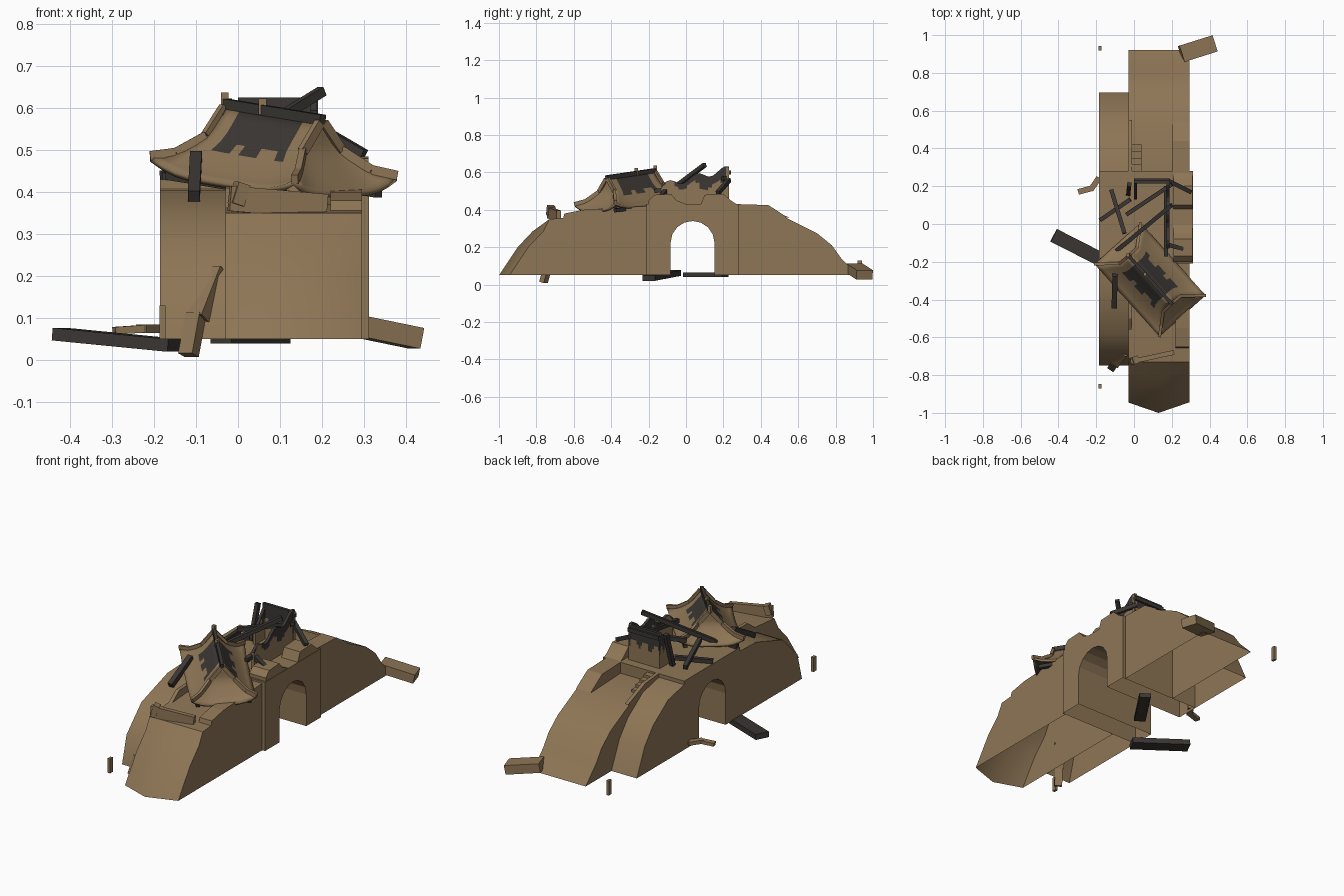
import bpy, bmesh, math
from mathutils import Vector, Matrix

if "Cube" in bpy.data.objects:
    bpy.data.objects.remove(bpy.data.objects["Cube"])

def mat(name, c):
    m = bpy.data.materials.new(name)
    m.diffuse_color = (*c, 1)
    m.use_nodes = True
    m.node_tree.nodes["Principled BSDF"].inputs["Base Color"].default_value = m.diffuse_color
    return m

TAN = mat("sandy_clay", (0.27, 0.18, 0.092))
DARK = mat("charred_wood", (0.043, 0.038, 0.034))

def finish(name, bm, mats=(TAN,), smooth=False):
    bmesh.ops.remove_doubles(bm, verts=bm.verts, dist=1e-5)
    bmesh.ops.recalc_face_normals(bm, faces=bm.faces)
    me = bpy.data.meshes.new(name)
    bm.to_mesh(me)
    bm.free()
    ob = bpy.data.objects.new(name, me)
    bpy.context.collection.objects.link(ob)
    for m in mats:
        me.materials.append(m)
    if smooth:
        bpy.ops.object.select_all(action='DESELECT')
        ob.select_set(True)
        bpy.context.view_layer.objects.active = ob
        bpy.ops.object.shade_smooth_by_angle(angle=math.radians(35))
    return ob

def prism(name, prof, xs, shift=None, open_base=False, smooth=False, mats=(TAN,)):
    """Loft a (y, z) outline along x; shift(x, y) bends the ends."""
    bm = bmesh.new()
    rows = [[bm.verts.new((x, y + (shift(x, y) if shift else 0), z)) for y, z in prof] for x in xs]
    n = len(prof)
    for a, b in zip(rows, rows[1:]):
        for i in range(n):
            j = (i + 1) % n
            if open_base and prof[i][1] < 0.051 and prof[j][1] < 0.051:
                continue
            bm.faces.new((a[i], a[j], b[j], b[i]))
    bm.faces.new(rows[0])
    bm.faces.new(rows[-1])
    return finish(name, bm, mats, smooth)

def box(name, x, y, z, m=TAN):
    return prism(name, [(y[0], z[0]), (y[1], z[0]), (y[1], z[1]), (y[0], z[1])], x, mats=(m,))

def beam(name, p, q, w=0.022, h=None, m=DARK):
    """Rectangular bar between two points, w wide and h tall."""
    p, q = Vector(p), Vector(q)
    d = q - p
    bm = bmesh.new()
    bmesh.ops.create_cube(bm, size=1)
    f = d.normalized()
    side = f.cross(Vector((0, 0, 1)))
    side = side.normalized() if side.length > 1e-3 else Vector((1, 0, 0))
    up = side.cross(f)
    rot = Matrix((f, side, up)).transposed().to_4x4()
    M = Matrix.Translation((p + q) / 2) @ rot @ Matrix.Diagonal((d.length, w, h or w, 1))
    bmesh.ops.transform(bm, matrix=M, verts=bm.verts)
    return finish(name, bm, (m,))

# Front rampart, both arms (hollow, open below)
prism("rampart_front_arm",
      [(-0.21, 0.05), (-1, 0.05), (-0.9, 0.2), (-0.82, 0.285), (-0.73, 0.35), (-0.5, 0.37), (-0.21, 0.385)],
      [-0.03, 0.13, 0.295], lambda x, y: 0.055 * abs(x - 0.13) / 0.16 if y < -0.8 else 0, True, True)
prism("rampart_back_arm",
      [(0.28, 0.05), (0.28, 0.37), (0.53, 0.36), (0.70, 0.275), (0.78, 0.21), (0.83, 0.14), (0.92, 0.05)],
      [-0.03, 0.295], None, True, True)
# Rear rampart, both arms
prism("rear_rampart_front_arm",
      [(-0.21, 0.05), (-0.75, 0.05), (-0.71, 0.2), (-0.58, 0.33), (-0.35, 0.405), (-0.21, 0.41)],
      [-0.185, -0.03], None, True, True)
prism("rear_rampart_back_arm",
      [(0.28, 0.05), (0.28, 0.41), (0.42, 0.38), (0.55, 0.29), (0.625, 0.2), (0.695, 0.05)],
      [-0.185, -0.03], None, True, True)

# Gate block with arched passage
arch = [(0.035 + 0.117 * math.cos(a), 0.225 + 0.115 * math.sin(a))
        for a in [math.pi * i / 8 for i in range(9)]]
prism("gate_block", [(-0.21, 0.05), (-0.21, 0.43), (0.28, 0.43), (0.28, 0.05), (0.152, 0.05)]
      + arch + [(-0.082, 0.05)], [-0.185, 0.312], None, True)

# Broken parapets
prism("parapet_gate_a", [(-0.2, 0.43), (-0.2, 0.45), (-0.17, 0.48), (-0.08, 0.485), (-0.05, 0.45), (0, 0.43)], [0.21, 0.31])
prism("parapet_gate_b", [(0.08, 0.43), (0.1, 0.48), (0.2, 0.485), (0.24, 0.45), (0.27, 0.43)], [0.21, 0.31])
prism("parapet_back", [(0.28, 0.36), (0.28, 0.43), (0.44, 0.425), (0.48, 0.4), (0.54, 0.36)], [0.205, 0.295])
prism("parapet_front", [(-0.66, 0.34), (-0.65, 0.38), (-0.55, 0.40), (-0.46, 0.405), (-0.21, 0.42), (-0.21, 0.36)], [0.22, 0.295])
prism("parapet_inner", [(0.28, 0.36), (0.28, 0.43), (0.4, 0.42), (0.55, 0.36)], [-0.03, -0.01])
prism("parapet_inner_front", [(-0.58, 0.35), (-0.5, 0.41), (-0.21, 0.42), (-0.21, 0.36)], [-0.03, -0.01])
beam("fallen_parapet", (-0.02, -0.73, 0.385), (0.21, -0.68, 0.365), 0.025, 0.06, TAN)
beam("fallen_stub", (-0.005, -0.725, 0.37), (0.01, -0.72, 0.42), 0.04, 0.03, TAN)
for i in range(4):
    box("stair_step", [-0.01, 0.04], (0.28 + 0.035 * i, 0.315 + 0.035 * i), (0.36, 0.42 - 0.014 * i))

# Ruined hut walls on the gate, charred above a wavy line
def ruin(name, length, height, place):
    bm = bmesh.new()
    n, rows, t = 16, 10, 0.008
    for s in (-t, t):
        g = [[bm.verts.new(place(length * i / n, s, 0.43 + (height(i / n) - 0.43) * j / rows))
              for j in range(rows + 1)] for i in range(n + 1)]
        for i in range(n):
            for j in range(rows):
                f = bm.faces.new((g[i][j], g[i + 1][j], g[i + 1][j + 1], g[i][j + 1]))
                f.material_index = int(f.calc_center_median().z > 0.53 + 0.025 * math.sin(i * 1.1))
        if s < 0:
            first = g
    for i in range(n):
        bm.faces.new((first[i][rows], first[i + 1][rows], g[i + 1][rows], g[i][rows])).material_index = 1
    for i in (0, n):
        bm.faces.new((first[i][0], first[i][rows], g[i][rows], g[i][0]))
    finish(name, bm, (TAN, DARK))

ruin("hut_end_wall", 0.19, lambda f: 0.625, lambda a, s, z: (a, 0.222 + s, z))
ruin("hut_side_wall", 0.36, lambda f: 0.53 + 0.09 * f + 0.018 * math.sin(f * 15),
     lambda a, s, z: (0.18 + s, -0.13 + a, z))
ruin("hut_rear_wall", 0.1, lambda f: 0.5 + 0.12 * f, lambda a, s, z: (0.008 + s, 0.13 + a, z))

# Collapsed curved roof, skewed and tipped
def roof_pt(u, v, z):
    return Vector((0.085 + 0.667 * u + 0.745 * v, -0.295 - 0.745 * u + 0.667 * v, z - 0.11 * u + 0.03 * v))

def ring(t):
    return 0.258 - 0.088 * min(1, t * 1.5), 0.158 * (1 - t) + 0.006, 0.428 + 0.155 * t ** 1.4

def corner(t, su, sv):
    hu, hv, z = ring(t)
    return roof_pt(su * hu, sv * hv, z + 0.035 * (1 - t) ** 2)

bm = bmesh.new()
N, R = 12, 8
for j in range(R):
    for side in range(4):
        for i in range(N):
            vs = []
            for jj, ii in ((j, i), (j, i + 1), (j + 1, i + 1), (j + 1, i)):
                hu, hv, z = ring(jj / R)
                s = 2 * ii / N - 1
                u, v = ((s * hu, -hv), (hu, s * hv), (-s * hu, hv), (-hu, -s * hv))[side]
                vs.append(bm.verts.new(roof_pt(u, v, z + 0.035 * (1 - jj / R) ** 2 * s ** 4)))
            f = bm.faces.new(vs)
            f.smooth = True
            if side in (0, 2) and 1 < i < N - 2 and j >= 4 + math.sin(i * 1.9):
                f.material_index = 1
roof = finish("collapsed_roof", bm, (TAN, DARK))
so = roof.modifiers.new("thickness", 'SOLIDIFY')
so.thickness, so.offset, so.material_offset = 0.014, -1, 1
for su in (-1, 1):
    for sv in (-1, 1):
        for a, b in ((0, 0.3), (0.3, 0.65), (0.65, 1)):
            beam("roof_hip", corner(a, su, sv), corner(b, su, sv), 0.016, 0.022, TAN)
beam("roof_ridge", roof_pt(-0.175, 0, 0.588), roof_pt(0.175, 0, 0.588), 0.018, 0.03, DARK)
for u in (-0.175, -0.04):
    beam("ridge_stub", roof_pt(u, 0, 0.58), roof_pt(u, 0, 0.618), 0.018, 0.018, TAN)
for v in (-0.13, 0.13):
    beam("eave_beam", roof_pt(-0.23, v, 0.418), roof_pt(0.23, v, 0.418), 0.02)

# Charred beams strewn over the gate
for p, q in [((-0.09, -0.14, 0.46), (0.2, 0.1, 0.64)), ((-0.04, 0.05, 0.53), (0.2, 0.21, 0.57)),
             ((-0.18, 0.02, 0.44), (-0.02, 0.13, 0.46)), ((-0.12, 0.18, 0.45), (-0.05, -0.05, 0.5)),
             ((0.0, 0.23, 0.6), (0.19, 0.23, 0.6)), ((0.17, 0.2, 0.55), (0.17, -0.17, 0.5)),
             ((0.18, 0.23, 0.56), (0.3, 0.17, 0.49)), ((0.18, -0.11, 0.5), (0.29, -0.14, 0.46)),
             ((-0.03, 0.16, 0.43), (-0.025, 0.21, 0.62)), ((-0.18, -0.19, 0.435), (0.05, -0.2, 0.43))]:
    beam("charred_beam", p, q)
beam("hanging_log", (-0.1, -0.27, 0.485), (-0.105, -0.44, 0.39), 0.028)

# Fallen timber and rubble at ground level
beam("fallen_plank", (-0.425, -0.06, 0.062), (-0.15, -0.2, 0.035), 0.075, 0.03, DARK)
beam("passage_plank", (-0.04, 0.0, 0.052), (0.1, 0.21, 0.052), 0.06, 0.025, DARK)
beam("rubble_block", (0.25, 0.9, 0.088), (0.425, 0.955, 0.052), 0.09, 0.05, TAN)
beam("leaning_slab_low", (-0.118, -0.762, 0.012), (-0.1, -0.735, 0.11), 0.04, 0.03, TAN)
beam("leaning_slab_high", (-0.1, -0.735, 0.1), (-0.055, -0.675, 0.215), 0.055, 0.035, TAN)
beam("rubble_strip", (-0.295, 0.17, 0.07), (-0.22, 0.19, 0.075), 0.03, 0.018, TAN)
beam("rubble_strip", (-0.23, 0.18, 0.075), (-0.185, 0.245, 0.075), 0.03, 0.02, TAN)
for y in (0.93, -0.86):
    box("marker_post", [-0.187, -0.172], (y - 0.012, y + 0.012), (0.05, 0.13))
